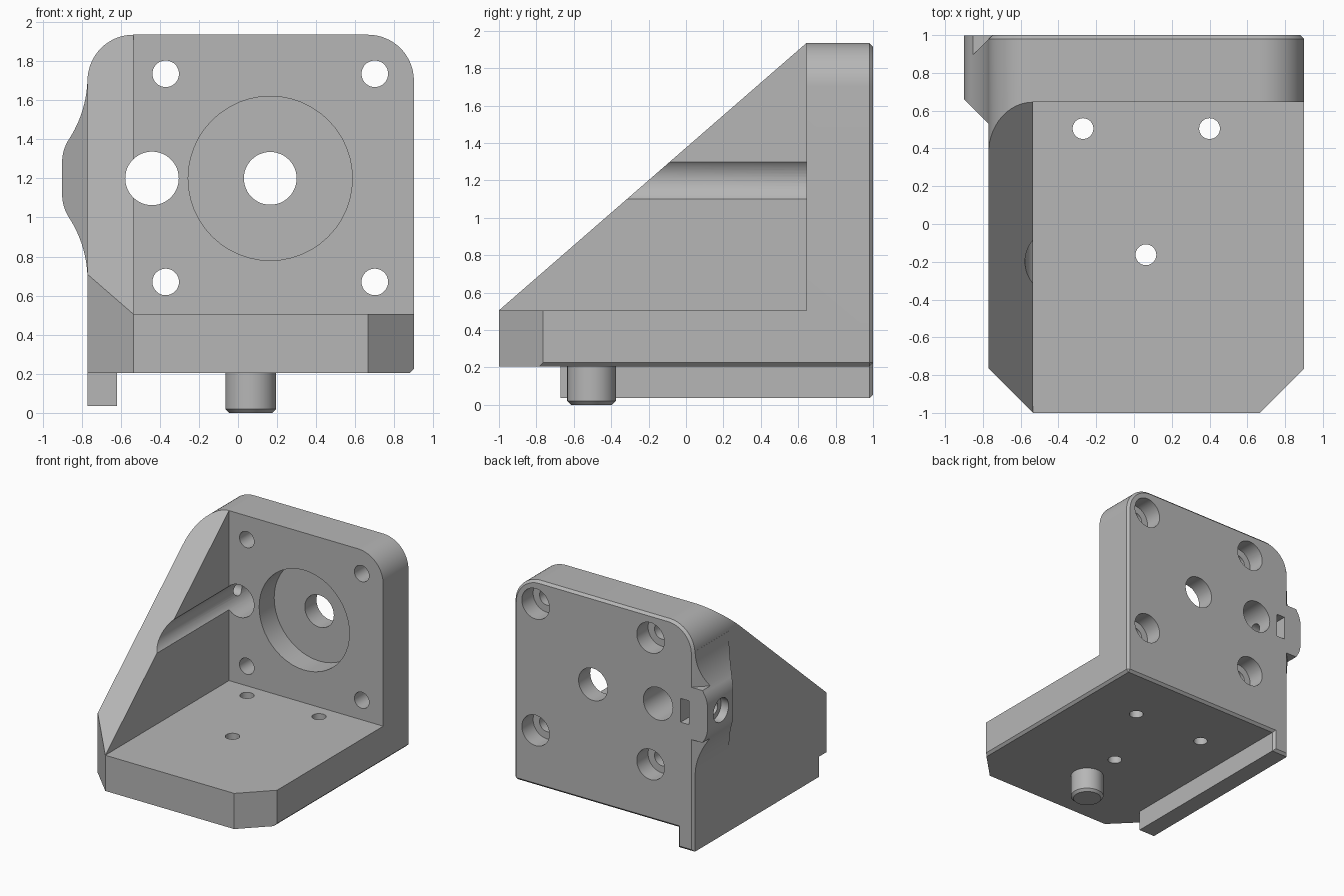
import bpy, bmesh
from math import sin, cos, pi, radians

cube = bpy.data.objects.get("Cube")
if cube:
    bpy.data.objects.remove(cube, do_unlink=True)

grey = bpy.data.materials.new("plain grey")
grey.use_nodes = True
tone = (0.47, 0.47, 0.47, 1)
grey.diffuse_color = tone
grey.node_tree.nodes["Principled BSDF"].inputs["Base Color"].default_value = tone

PLACE = {"X": lambda u, v, w: (w, u, v),
         "Y": lambda u, v, w: (u, w, v),
         "Z": lambda u, v, w: (u, v, w)}


def prism(name, pts, axis, start, end, bevel_rule=None, bevel=0.02):
    """Extrude a 2D outline along an axis, chamfering edges chosen by a rule."""
    bm = bmesh.new()
    a, b = [[bm.verts.new(PLACE[axis](u, v, w)) for u, v in pts] for w in (start, end)]
    bm.faces.new(a)
    bm.faces.new(b)
    for i in range(len(pts)):
        j = (i + 1) % len(pts)
        bm.faces.new((a[i], a[j], b[j], b[i]))
    bmesh.ops.recalc_face_normals(bm, faces=bm.faces)
    if bevel_rule:
        edges = [e for e in bm.edges if all(bevel_rule(v.co) for v in e.verts)]
        bmesh.ops.bevel(bm, geom=edges, offset=bevel, segments=1, affect="EDGES")
    mesh = bpy.data.meshes.new(name)
    bm.to_mesh(mesh)
    bm.free()
    mesh.materials.append(grey)
    ob = bpy.data.objects.new(name, mesh)
    bpy.context.collection.objects.link(ob)
    return ob


def arc(cx, cy, r, start, end, n=16):
    steps = [radians(start + (end - start) * i / n) for i in range(n + 1)]
    return [(cx + r * cos(t), cy + r * sin(t)) for t in steps]


def rod(name, u, v, r, axis, start, end, **kw):
    return prism(name, arc(u, v, r, 0, 360, 48)[:-1], axis, start, end, **kw)


def rect(u0, u1, v0, v1):
    return [(u0, v0), (u1, v0), (u1, v1), (u0, v1)]


def combine(target, tool, operation="DIFFERENCE"):
    """Apply a boolean to the target and discard the tool."""
    mod = target.modifiers.new("boolean", "BOOLEAN")
    mod.operation, mod.solver, mod.object = operation, "EXACT", tool
    graph = bpy.context.evaluated_depsgraph_get()
    mesh = bpy.data.meshes.new_from_object(target.evaluated_get(graph))
    target.modifiers.clear()
    target.data = mesh
    bpy.data.objects.remove(tool, do_unlink=True)


# Bracket block: rounded outline with the guide rail below, chamfered at the back
L, R, TOP, FLOOR, RAD = -0.77, 0.90, 1.935, 0.205, 0.235
outline = [(L, 0.035), (-0.62, 0.035), (-0.62, FLOOR), (R, FLOOR)]
outline += arc(R - RAD, TOP - RAD, RAD, 0, 90) + arc(L + RAD, TOP - RAD, RAD, 90, 180)
bracket = prism("bracket", outline, "Y", -1, 1,
                lambda c: c.y > 0.99 or (c.x > 0.89 and c.z < 0.21))

# Side lobe blending into the plate edge
MID = 1.2
upper = arc(L - 0.586, MID + 0.52, 0.586, 0, -33, 12)
upper += arc(-0.9 + 0.217, MID + 0.082, 0.217, 147, 180, 8)
lower = [(x, 2 * MID - z) for x, z in reversed(upper)]
lobe = prism("lobe", [(-0.7, MID + 0.52)] + upper + lower + [(-0.7, MID - 0.52)],
             "Y", 0.3, 0.999)
combine(lobe, prism("cut", [(-0.6, 0.36), (-1, 0.76), (-1, 0.2), (-0.6, 0.2)], "Z", 0, 2))
for z0, z1 in ((MID + 0.22, 2), (0.4, MID - 0.22)):
    combine(lobe, prism("cut", [(-0.748, 1), (-1, 0.748), (-1, 1.1), (-0.748, 1.1)],
                        "Z", z0, z1))
combine(bracket, lobe, "UNION")

# Open inside, sloping side wall, cut front corners and rail end
WALL, PLATE, DECK = -0.535, 0.645, 0.505
combine(bracket, prism("cut", rect(WALL, 1.2, DECK, 2.2), "Y", -1.2, PLATE))
slope = (TOP - DECK) / (PLATE + 1)
combine(bracket, prism("cut", [(-1.2, DECK - 0.2 * slope), (PLATE, TOP),
                               (PLATE, 2.3), (-1.2, 2.3)], "X", -1.2, 1.2))
for side, x in ((1, R), (-1, L)):
    corner = [(x + side * 0.1, -0.665), (x - side * 0.335, -1.1), (x + side * 0.1, -1.1)]
    combine(bracket, prism("cut", corner, "Z", -0.1, 2.2))
combine(bracket, prism("cut", rect(-1, -0.61, -1.2, -0.67), "Z", -0.1, FLOOR))

# Motor recess, shaft hole and long bore
combine(bracket, rod("cut", 0.165, MID, 0.42, "Y", 0.4, PLATE + 0.2))
combine(bracket, rod("cut", 0.165, MID, 0.135, "Y", 0.4, 1.2))
combine(bracket, rod("cut", -0.44, MID, 0.137, "Y", -1.2, 1.2))

# Counterbored plate holes
for x in (-0.37, 0.70):
    for z in (0.67, 1.735):
        combine(bracket, rod("cut", x, z, 0.068, "Y", 0.5, 1.2))
        combine(bracket, rod("cut", x, z, 0.128, "Y", 0.85, 1.2))

# Clamp screw hole from the lobe, with its nut slot in the back
combine(bracket, rod("cut", 0.82, MID, 0.055, "X", -1.1, -0.44))
combine(bracket, rod("cut", 0.82, MID, 0.10, "X", -1.1, -0.83))
combine(bracket, prism("cut", rect(-0.73, -0.65, MID - 0.1, MID + 0.1), "Y", 0.7, 1.2))

# Base holes
for x, y in ((-0.27, 0.505), (0.40, 0.505), (0.063, -0.163)):
    combine(bracket, rod("cut", x, y, 0.055, "Z", 0, 0.8))

# Locating pin under the base
pin = rod("locating_pin", 0.065, -0.505, 0.13, "Z", 0, 0.25,
          bevel_rule=lambda c: c.z < 0.01)

# Smooth the curved walls, keep edges sharp
bpy.ops.object.select_all(action="DESELECT")
for ob in (bracket, pin):
    ob.select_set(True)
bpy.context.view_layer.objects.active = bracket
bpy.ops.object.shade_smooth_by_angle(angle=radians(25))
